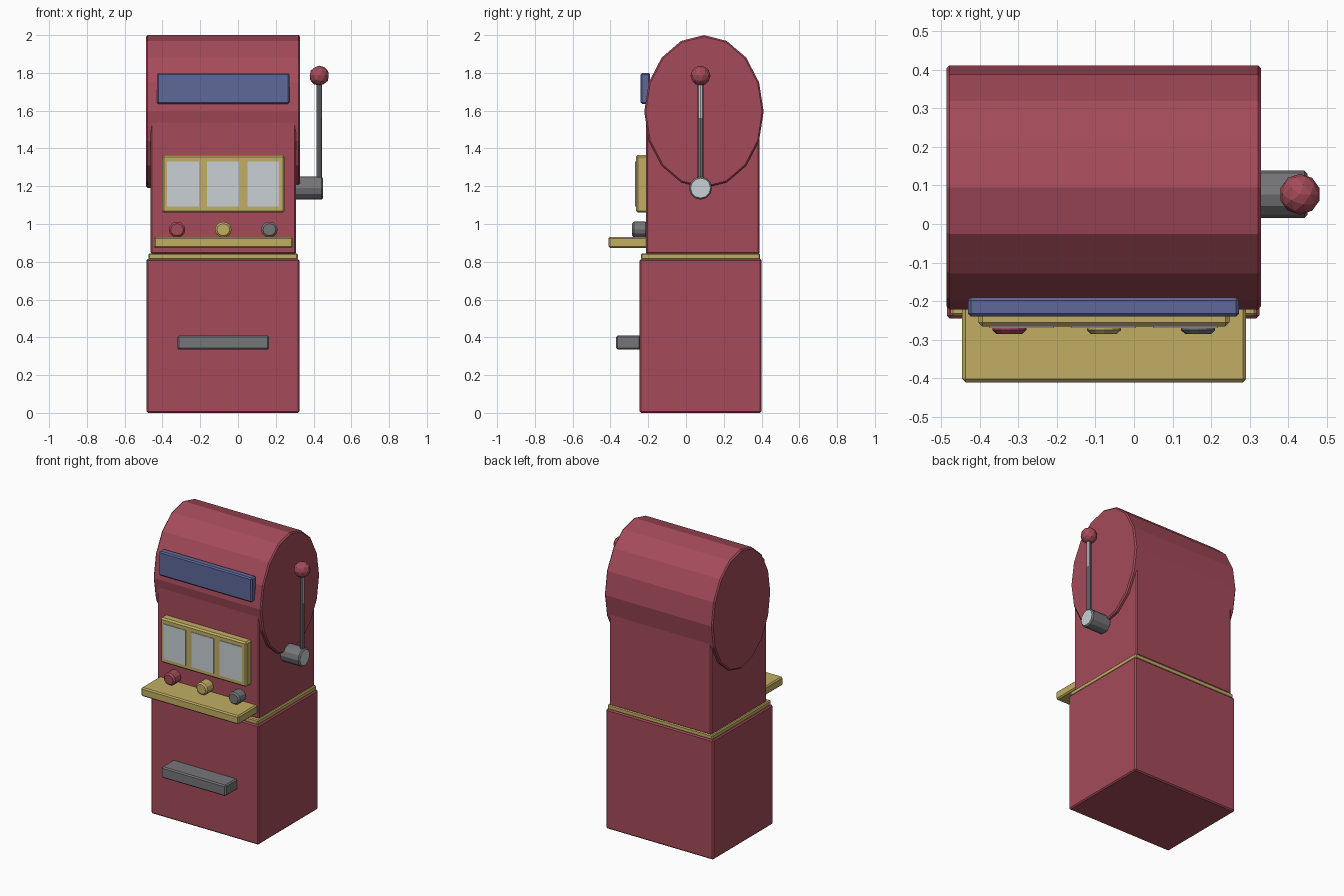
import bpy
import math
from mathutils import Matrix

if "Cube" in bpy.data.objects:
    bpy.data.objects.remove(bpy.data.objects["Cube"])


def material(name, rgb):
    m = bpy.data.materials.new(name)
    m.diffuse_color = (*rgb, 1)
    m.use_nodes = True
    m.node_tree.nodes["Principled BSDF"].inputs["Base Color"].default_value = m.diffuse_color
    return m


RED = material("cabinet red", (0.376, 0.070, 0.102))
GOLD = material("brass gold", (0.539, 0.423, 0.127))
BLUE = material("sign blue", (0.114, 0.138, 0.314))
GREY = material("dark grey", (0.181, 0.181, 0.191))
SILVER = material("pale silver", (0.578, 0.631, 0.658))


def finish(obj, name, mat, bevel):
    obj.name = name
    obj.data.materials.append(mat)
    if bevel:
        mod = obj.modifiers.new("edge", "BEVEL")
        mod.width = bevel
        mod.segments = 1
        mod.limit_method = "ANGLE"
        mod.angle_limit = math.radians(50)
    return obj


def box(name, x, y, z, mat, bevel=0.008):
    """Box from (min, max) ranges on each axis."""
    bpy.ops.mesh.primitive_cube_add(size=1)
    obj = bpy.context.object
    size = [b - a for a, b in (x, y, z)]
    mid = [(a + b) / 2 for a, b in (x, y, z)]
    obj.data.transform(Matrix.Translation(mid) @ Matrix.Diagonal((*size, 1)))
    return finish(obj, name, mat, bevel)


def cylinder(name, axis, centre, radii, length, sides, mat, bevel=0.0):
    """Cylinder along x, y or z, with radii across its two other axes."""
    bpy.ops.mesh.primitive_cylinder_add(vertices=sides, radius=1, depth=1)
    obj = bpy.context.object
    turn = {"x": Matrix.Rotation(math.pi / 2, 4, "Y"),
            "y": Matrix.Rotation(math.pi / 2, 4, "X"),
            "z": Matrix.Identity(4)}[axis]
    scale = {"x": (length, *radii, 1), "y": (radii[0], length, radii[1], 1),
             "z": (*radii, length, 1)}[axis]
    obj.data.transform(Matrix.Translation(centre) @ Matrix.Diagonal(scale) @ turn)
    return finish(obj, name, mat, bevel)


# Cabinet: base, trim, upper body and the oval drum on top
box("base_cabinet", (-0.485, 0.325), (-0.245, 0.40), (0, 0.815), RED)
box("waist_trim", (-0.475, 0.317), (-0.238, 0.393), (0.812, 0.845), GOLD, 0.006)
box("upper_body", (-0.462, 0.306), (-0.212, 0.39), (0.84, 1.6), RED)
cylinder("top_drum", "x", (-0.0785, 0.095, 1.595), (0.316, 0.405), 0.815, 16, RED, 0.008)

# Front fittings
box("sign_panel", (-0.43, 0.272), (-0.24, -0.19), (1.635, 1.80), BLUE)
box("reel_frame", (-0.403, 0.247), (-0.265, -0.20), (1.06, 1.365), GOLD, 0.01)
for i, left in enumerate((-0.375, -0.163, 0.049)):
    box(f"reel_window_{i + 1}", (left, left + 0.168), (-0.269, -0.261),
        (1.092, 1.33), SILVER, 0)
box("button_shelf", (-0.445, 0.29), (-0.41, -0.20), (0.873, 0.932), GOLD)
box("coin_tray", (-0.32, 0.165), (-0.37, -0.24), (0.335, 0.41), GREY)
for x, mat, label in ((-0.323, RED, "red"), (-0.078, GOLD, "gold"), (0.166, GREY, "grey")):
    cylinder(f"{label}_button", "y", (x, -0.245, 0.97), (0.044, 0.042), 0.08, 12, mat, 0.01)

# Lever: hub with a pale end cap, rod with a bright strip, ball grip
hub = cylinder("lever_hub", "x", (0.375, 0.077, 1.19), (0.061, 0.061), 0.15, 12, GREY, 0.008)
hub.data.materials.append(SILVER)
for f in hub.data.polygons:
    f.material_index = int(f.normal.x > 0.9)
for name, low, high in (("lower_rod", 1.19, 1.56), ("upper_rod", 1.56, 1.76)):
    rod = cylinder(name, "z", (0.43, 0.077, (low + high) / 2), (0.015, 0.015), high - low, 8, GREY)
    rod.data.materials.append(SILVER)
    for f in rod.data.polygons:
        f.material_index = int(name == "upper_rod" and f.normal.x > 0.6)
bpy.ops.mesh.primitive_ico_sphere_add(subdivisions=2, radius=0.053, location=(0.43, 0.077, 1.785))
finish(bpy.context.object, "lever_ball", RED, 0)
